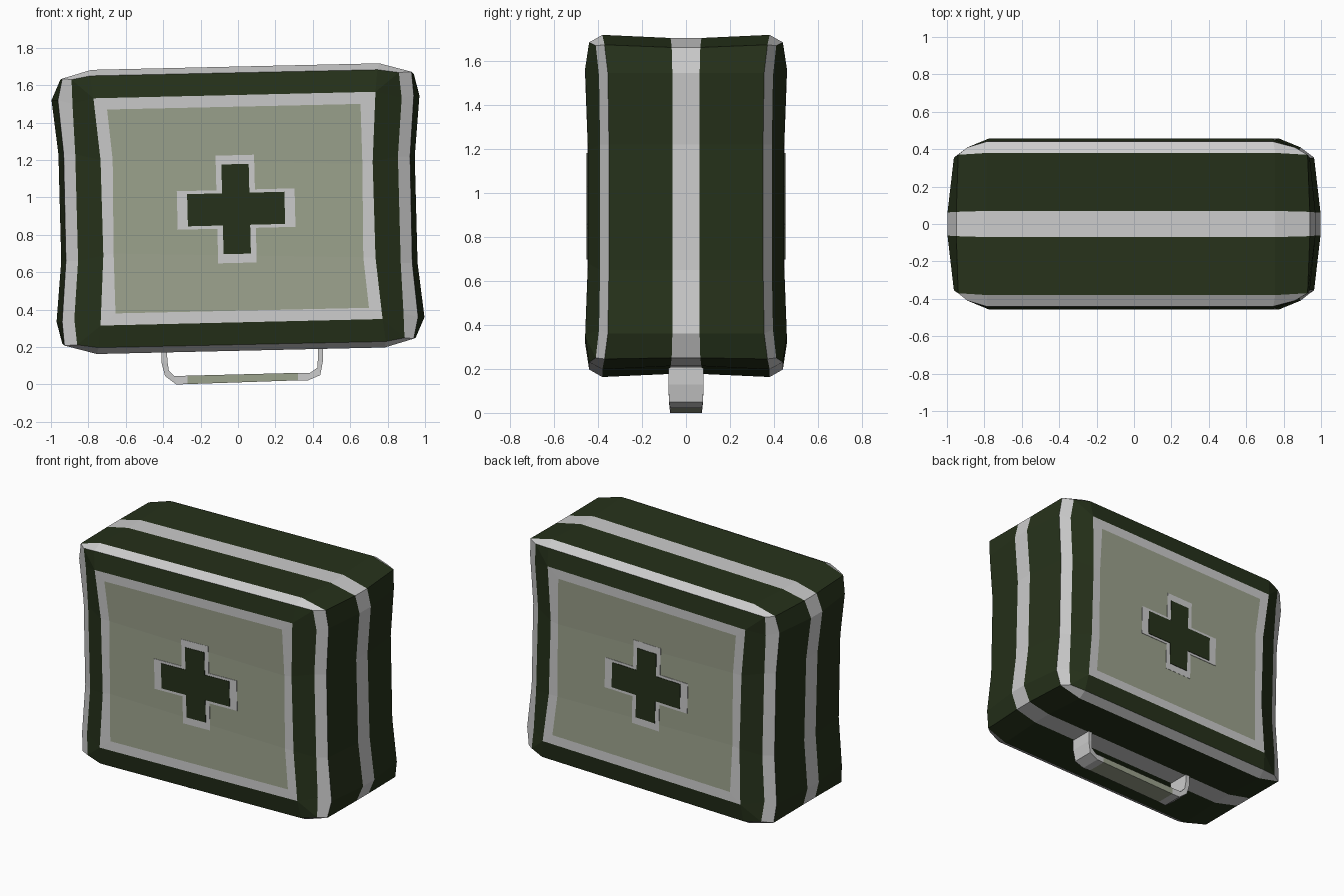
import bpy, bmesh, math

if "Cube" in bpy.data.objects:
    bpy.data.objects.remove(bpy.data.objects["Cube"])


def material(name, rgb):
    m = bpy.data.materials.new(name)
    m.diffuse_color = (*rgb, 1)
    m.use_nodes = True
    m.node_tree.nodes["Principled BSDF"].inputs["Base Color"].default_value = m.diffuse_color
    return m


GREY, GREEN, KHAKI = 0, 1, 2
MATS = [material("light_grey", (0.8, 0.8, 0.8)),
        material("dark_green", (0.019, 0.031, 0.0105)),
        material("khaki", (0.33, 0.36, 0.265))]


def build(name, faces):
    """Mesh from (points, material) faces; coincident points are shared."""
    bm = bmesh.new()
    cache = {}
    for pts, mat in faces:
        vs = []
        for p in pts:
            key = tuple(round(c, 4) for c in p)
            if key not in cache:
                cache[key] = bm.verts.new(key)
            if cache[key] not in vs:
                vs.append(cache[key])
        if len(vs) > 2:
            bm.faces.new(vs).material_index = mat
    bmesh.ops.recalc_face_normals(bm, faces=bm.faces)
    me = bpy.data.meshes.new(name)
    bm.to_mesh(me)
    bm.free()
    for m in MATS:
        me.materials.append(m)
    ob = bpy.data.objects.new(name, me)
    bpy.context.collection.objects.link(ob)
    return ob


def ring(half):
    """Half outline (x, depth, z), completed by a half turn about the box centre."""
    return half + [(-x, y, 1.88 - z) for x, y, z in half]


def panel_ring(low, up, left_top, right_top):
    return ring([low, up] + [left_top] * 3 + [right_top] * 3)


# Outlines from the centre stripe out to the front panel
stripe = ring([(-.945, .062, .66), (-.96, .062, 1.23), (-.997, .062, 1.52), (-.95, .065, 1.63),
               (-.79, .07, 1.667), (.755, .07, 1.703), (.94, .065, 1.66), (.97, .062, 1.545)])
edge_out = ring([(-.92, .35, .66), (-.932, .35, 1.23), (-.963, .355, 1.52), (-.94, .37, 1.635),
                 (-.785, .38, 1.682), (.755, .38, 1.717), (.928, .37, 1.672), (.94, .355, 1.545)])
edge_in = ring([(-.855, .39, .66), (-.87, .39, 1.23), (-.885, .395, 1.5), (-.89, .41, 1.63),
                (-.79, .44, 1.65), (.745, .44, 1.683), (.86, .41, 1.668), (.875, .395, 1.53)])
frame_out = panel_ring((-.72, .445, .69), (-.735, .445, 1.2), (-.773, .458, 1.53), (.735, .458, 1.565))
frame_in = panel_ring((-.665, .445, .7), (-.67, .445, 1.2), (-.70, .456, 1.47), (.655, .456, 1.5))


def flip(r):
    return [(x, -y, z) for x, y, z in r]


# Case body: loft front to back, then panels in three rows
half = [frame_in, frame_out, edge_in, edge_out, stripe]
levels = [flip(r) for r in half] + half[::-1]
colours = [GREY, GREEN, GREY, GREEN, GREY, GREEN, GREY, GREEN, GREY]
faces = []
for a, b, col in zip(levels, levels[1:], colours):
    for i in range(16):
        j = (i + 1) % 16
        faces.append(([a[i], a[j], b[j], b[i]], col))
for r in (levels[0], levels[-1]):
    for row in ((2, 5, 8, 1), (1, 8, 9, 0), (0, 9, 10, 13)):
        faces.append(([r[i] for i in row], KHAKI))
build("case_body", faces)


# Crosses on both panels
def cross(name, side, lx, lz, wx, wz, depth, col):
    corner = [(wx, wz), (lx, wz)]
    pts = [(lx, -wz), (lx, wz), (wx, wz), (wx, lz), (-wx, lz), (-wx, wz),
           (-lx, wz), (-lx, -wz), (-wx, -wz), (-wx, -lz), (wx, -lz), (wx, -wz)]
    c, s = math.cos(.025), math.sin(.025)
    pts = [(-.01 + x * c - z * s, .938 + x * s + z * c) for x, z in pts]
    out = [(x, side * depth, z) for x, z in pts]
    back = [(x, side * .44, z) for x, z in pts]
    fs = [(out, col), (back, col)]
    for i in range(12):
        j = (i + 1) % 12
        fs.append(([out[i], out[j], back[j], back[i]], col))
    build(name, fs)


for label, side in (("front", -1), ("back", 1)):
    cross(label + "_cross_outline", side, .315, .288, .103, .103, .448, GREY)
    cross(label + "_cross", side, .26, .24, .073, .086, .451, GREEN)

# Carry handle: outer x, z, inner x, z, half width
stations = [(-.41, .24, -.38, .24, .08), (-.41, .12, -.378, .13, .08),
            (-.39, .045, -.37, .075, .077), (-.33, 0, -.34, .045, .072),
            (-.27, .002, -.27, .047, .07), (.32, .022, .32, .062, .07),
            (.375, .022, .385, .062, .072), (.44, .05, .425, .09, .077),
            (.455, .13, .427, .14, .08), (.455, .24, .427, .24, .08)]
loops = [[(ox, -w, oz), (ox, w, oz), (ix, w, iz), (ix, -w, iz)]
         for ox, oz, ix, iz, w in stations]
faces = [(loops[0], GREY), (loops[-1], GREY)]
for n, (a, b) in enumerate(zip(loops, loops[1:])):
    for i in range(4):
        j = (i + 1) % 4
        faces.append(([a[i], a[j], b[j], b[i]], KHAKI if n == 4 else GREY))
build("carry_handle", faces)
